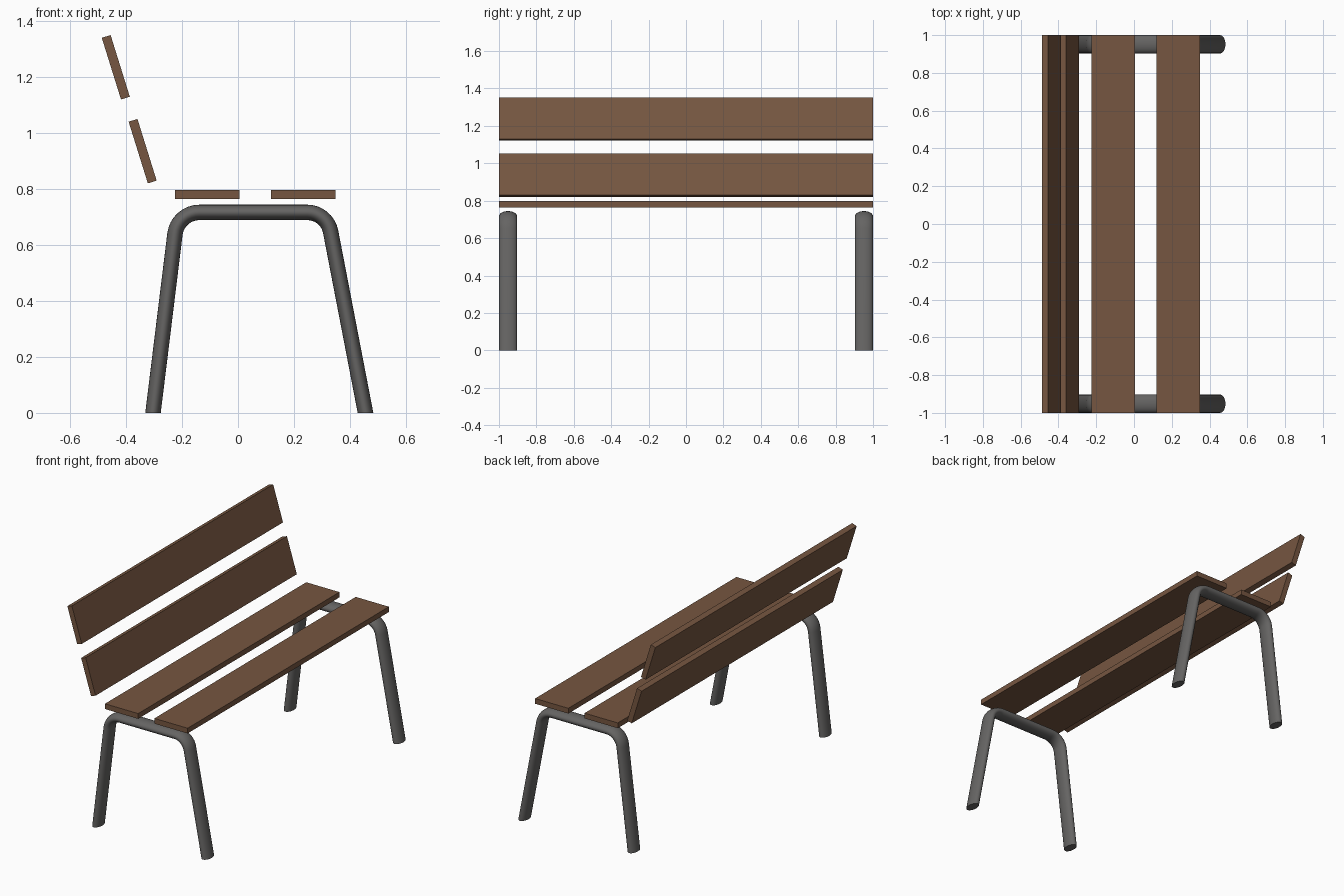
import bpy, bmesh, math
from mathutils import Vector

if "Cube" in bpy.data.objects:
    bpy.data.objects.remove(bpy.data.objects["Cube"])


def material(name, rgb):
    m = bpy.data.materials.new(name)
    m.diffuse_color = (*rgb, 1)
    m.use_nodes = True
    m.node_tree.nodes["Principled BSDF"].inputs["Base Color"].default_value = m.diffuse_color
    return m


wood = material("brown wood", (0.18, 0.093, 0.052))
metal = material("dark grey metal", (0.13, 0.127, 0.124))


# Wooden slats: same board, placed and tilted about the long axis
def slat(name, x, z, tilt=0.0):
    bpy.ops.mesh.primitive_cube_add(size=1, location=(x, 0, z), rotation=(0, tilt, 0))
    ob = bpy.context.object
    ob.name = name
    ob.scale = (0.231, 2.0, 0.033)
    bpy.ops.object.transform_apply(location=False, rotation=False, scale=True)
    ob.data.materials.append(wood)


slat("seat_slat_rear", -0.11, 0.781)
slat("seat_slat_front", 0.234, 0.781)
back_tilt = math.radians(90 - 17.3)
slat("backrest_slat_lower", -0.341, 0.936, back_tilt)
slat("backrest_slat_upper", -0.437, 1.236, back_tilt)


# Bent tube centre line in the xz plane: straight legs with rounded corners
def fillet(prev, corner, nxt, t, steps=8):
    a = (prev - corner).normalized()
    b = (nxt - corner).normalized()
    half = a.angle(b) / 2
    radius = t * math.tan(half)
    centre = corner + (a + b).normalized() * (t / math.cos(half))
    s, e = corner + a * t - centre, corner + b * t - centre
    return [centre + s.slerp(e, i / steps).normalized() * radius
            for i in range(steps + 1)]


foot_a, top_a = Vector((-0.304, 0, 0)), Vector((-0.216, 0, 0.717))
top_b, foot_b = Vector((0.318, 0, 0.717)), Vector((0.456, 0, 0))
path = ([foot_a] + fillet(foot_a, top_a, top_b, 0.078)
        + fillet(top_a, top_b, foot_b, 0.07) + [foot_b])


# Leg frame: flattened oval tube swept along the path, feet cut level
def leg_frame(name, y, sides=24, thick=0.0275, wide=0.0485):
    bm = bmesh.new()
    rings = []
    for i, p in enumerate(path):
        d = (path[min(i + 1, len(path) - 1)] - path[max(i - 1, 0)]).normalized()
        n = Vector((-d.z, 0, d.x))
        if i in (0, len(path) - 1):
            n = Vector((math.copysign(1 / abs(d.z), n.x), 0, 0))
        ring = []
        for k in range(sides):
            a = 2 * math.pi * k / sides
            ring.append(bm.verts.new(p + n * (thick * math.cos(a))
                                     + Vector((0, y + wide * math.sin(a), 0))))
        rings.append(ring)
    for r, s in zip(rings, rings[1:]):
        for k in range(sides):
            j = (k + 1) % sides
            bm.faces.new((r[k], r[j], s[j], s[k]))
    bm.faces.new(rings[0])
    bm.faces.new(rings[-1])
    bmesh.ops.recalc_face_normals(bm, faces=bm.faces)
    me = bpy.data.meshes.new(name)
    bm.to_mesh(me)
    bm.free()
    me.materials.append(metal)
    ob = bpy.data.objects.new(name, me)
    bpy.context.collection.objects.link(ob)
    bpy.ops.object.select_all(action='DESELECT')
    ob.select_set(True)
    bpy.context.view_layer.objects.active = ob
    bpy.ops.object.shade_smooth_by_angle(angle=math.radians(40))


leg_frame("leg_frame_near", -0.9515)
leg_frame("leg_frame_far", 0.9515)
